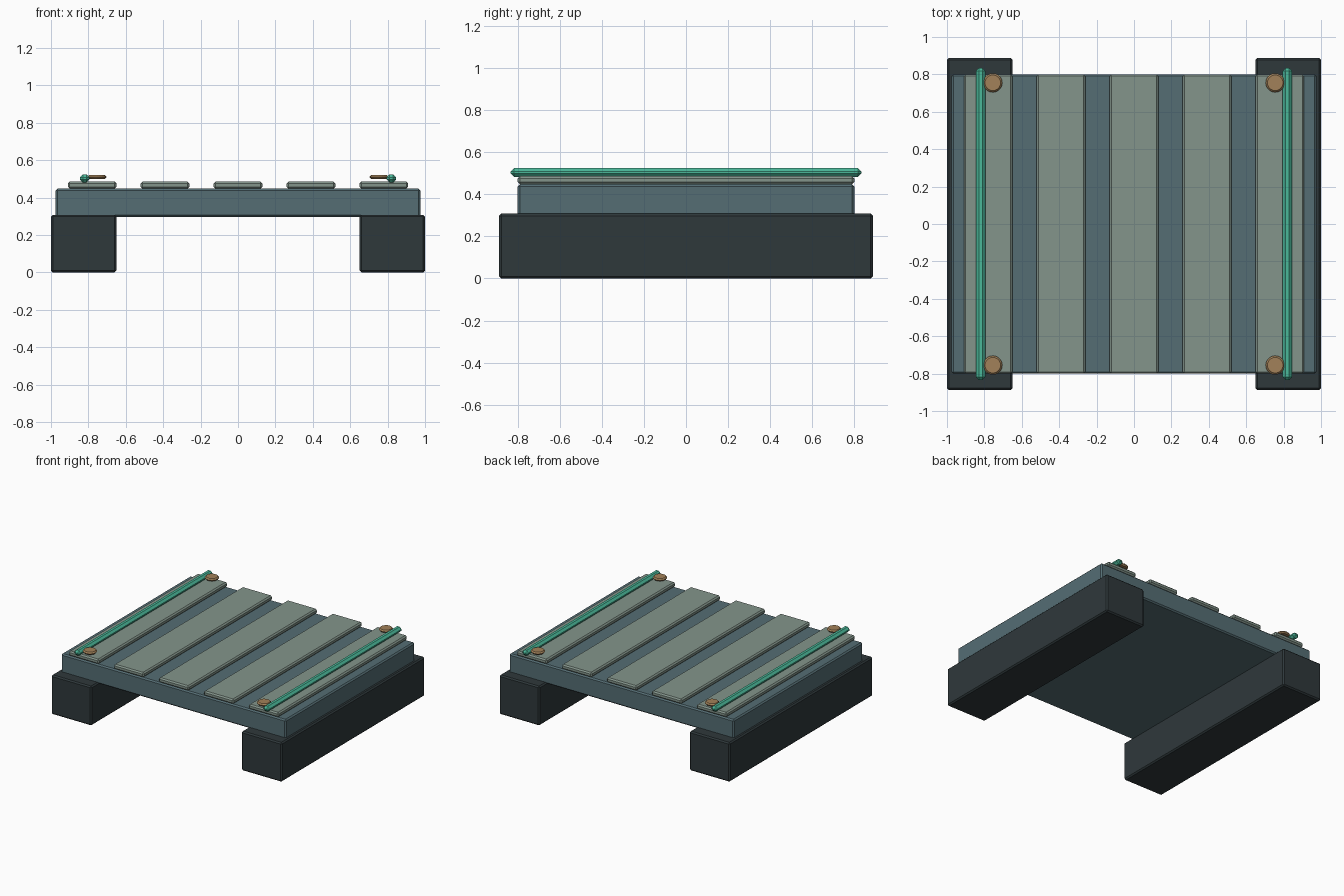
import bpy, bmesh
from mathutils import Matrix

if "Cube" in bpy.data.objects:
    bpy.data.objects.remove(bpy.data.objects["Cube"])


def material(name, color):
    m = bpy.data.materials.new(name)
    m.diffuse_color = (*color, 1)
    m.use_nodes = True
    m.node_tree.nodes["Principled BSDF"].inputs["Base Color"].default_value = m.diffuse_color
    return m


DARK = material("dark_float", (0.028, 0.040, 0.044))
SLATE = material("slate_deck", (0.09, 0.155, 0.175))
PLANK = material("weathered_plank", (0.23, 0.30, 0.26))
GREEN = material("green_rail", (0.07, 0.48, 0.32))
BRASS = material("brass_bolt", (0.36, 0.22, 0.10))


def finish(name, bm, loc, mat, bevel):
    me = bpy.data.meshes.new(name)
    bm.to_mesh(me)
    bm.free()
    me.materials.append(mat)
    ob = bpy.data.objects.new(name, me)
    ob.location = loc
    bpy.context.collection.objects.link(ob)
    mod = ob.modifiers.new("edge_bevel", 'BEVEL')
    mod.width = bevel
    mod.segments = 1
    mod.limit_method = 'ANGLE'
    return ob


def box(name, loc, size, mat, bevel):
    bm = bmesh.new()
    bmesh.ops.create_cube(bm, size=1, matrix=Matrix.Diagonal((*size, 1)))
    return finish(name, bm, loc, mat, bevel)


def disc(name, loc, radius, height, mat, bevel):
    bm = bmesh.new()
    bmesh.ops.create_cone(bm, cap_ends=True, segments=20, radius1=radius,
                          radius2=radius, depth=height)
    ob = finish(name, bm, loc, mat, bevel)
    ob.modifiers[0].angle_limit = 0.8
    return ob


# Deck slab
box("deck", (0, 0, 0.3725), (1.95, 1.60, 0.151), SLATE, 0.01)

# Five planks laid front to back
for i in range(5):
    box(f"plank_{i + 1}", ((i - 2) * 0.39, 0, 0.467), (0.26, 1.60, 0.038), PLANK, 0.01)

for side, s in (("left", -1), ("right", 1)):
    # Floats under the deck
    box(f"{side}_float", (s * 0.825, 0, 0.154), (0.35, 1.776, 0.308), DARK, 0.01)
    # Edge rails
    box(f"{side}_rail", (s * 0.82, 0, 0.503), (0.052, 1.666, 0.042), GREEN, 0.016)
    # Corner bolts
    for end, e in (("front", -1), ("back", 1)):
        disc(f"{side}_{end}_bolt", (s * 0.755, e * 0.755, 0.51), 0.051, 0.021, BRASS, 0.009)
